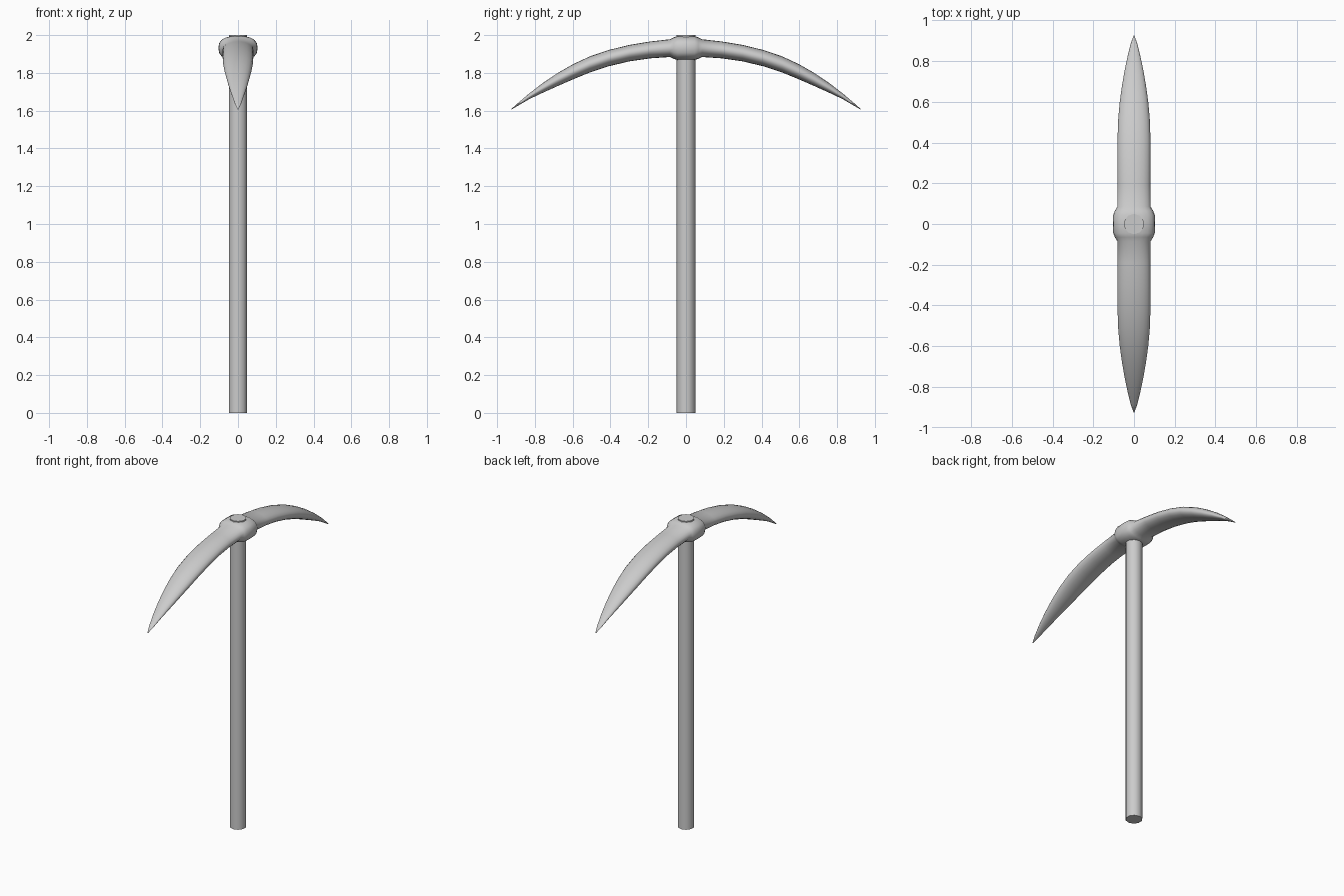
import bpy, bmesh, math

if "Cube" in bpy.data.objects:
    bpy.data.objects.remove(bpy.data.objects["Cube"])


def smooth(obj, angle):
    bpy.ops.object.select_all(action='DESELECT')
    obj.select_set(True)
    bpy.context.view_layer.objects.active = obj
    bpy.ops.object.shade_smooth_by_angle(angle=math.radians(angle))


# Handle: straight shaft showing through the top of the head
bpy.ops.mesh.primitive_cylinder_add(vertices=10, radius=0.05, depth=2.0, location=(0, 0, 1.0))
handle = bpy.context.object
handle.name = "handle"
smooth(handle, 50)

# Head: one lofted bar, swelling into the eye at the middle, pointed at both ends
# station: y, half width, top z, bottom z, squareness of the section
half = [
    (0.00, 0.104, 1.995, 1.868, 2.6),
    (0.045, 0.102, 1.995, 1.868, 2.6),
    (0.065, 0.094, 1.988, 1.874, 2.4),
    (0.085, 0.082, 1.978, 1.884, 2.1),
    (0.19, 0.081, 1.966, 1.877, 2.0),
    (0.30, 0.081, 1.948, 1.861, 2.0),
    (0.41, 0.081, 1.921, 1.835, 2.0),
    (0.51, 0.078, 1.887, 1.802, 2.0),
    (0.60, 0.070, 1.845, 1.765, 2.0),
    (0.68, 0.059, 1.799, 1.730, 2.0),
    (0.76, 0.045, 1.745, 1.694, 2.0),
    (0.83, 0.030, 1.691, 1.661, 2.0),
    (0.89, 0.015, 1.640, 1.626, 2.0),
    (0.925, 0.002, 1.609, 1.605, 2.0),
]
stations = [(-s[0],) + s[1:] for s in reversed(half[1:])] + half
SIDES = 20


def power(v, p):
    return math.copysign(abs(v) ** (2 / p), v)


bm = bmesh.new()
rings = []
for y, w, top, bottom, p in stations:
    mid, h = (top + bottom) / 2, (top - bottom) / 2
    ring = []
    for i in range(SIDES):
        a = math.tau * i / SIDES
        ring.append(bm.verts.new((w * power(math.cos(a), p), y, mid + h * power(math.sin(a), p))))
    rings.append(ring)
for a, b in zip(rings, rings[1:]):
    for i in range(SIDES):
        j = (i + 1) % SIDES
        bm.faces.new((a[i], a[j], b[j], b[i]))
bm.faces.new(rings[0])
bm.faces.new(rings[-1])
bmesh.ops.recalc_face_normals(bm, faces=bm.faces)
mesh = bpy.data.meshes.new("head")
bm.to_mesh(mesh)
bm.free()
head = bpy.data.objects.new("head", mesh)
bpy.context.collection.objects.link(head)
smooth(head, 60)
